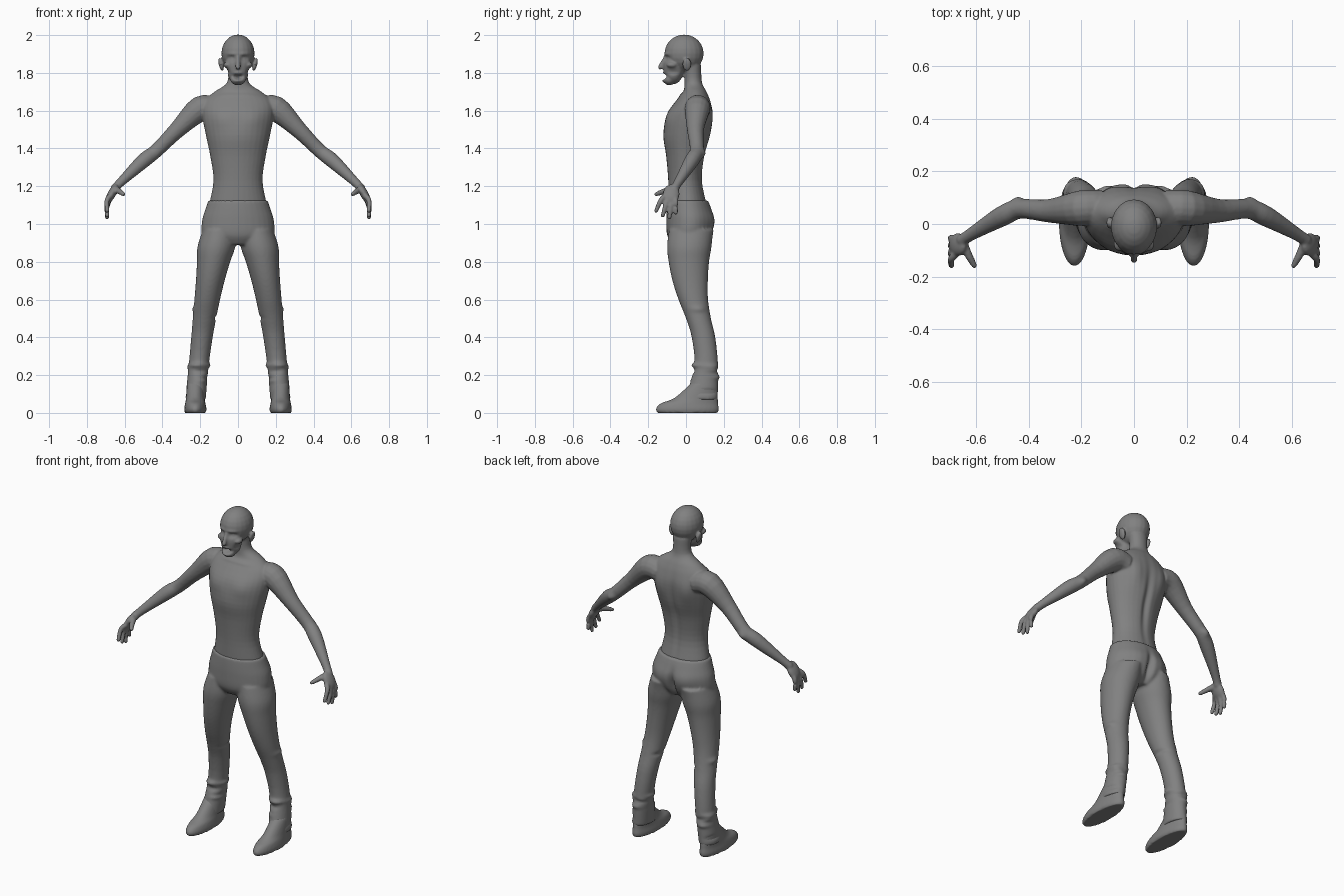
import bpy, bmesh, math, random
from mathutils import Vector, Matrix

if "Cube" in bpy.data.objects:
    bpy.data.objects.remove(bpy.data.objects["Cube"])

grey = bpy.data.materials.new("plain grey")
grey.use_nodes = True
grey.diffuse_color = (0.22, 0.22, 0.22, 1)
grey.node_tree.nodes["Principled BSDF"].inputs["Base Color"].default_value = grey.diffuse_color


def refine(rows, steps=4):
    """Add smooth in-between rows (Hermite curve through the given ones)."""
    rows = [Vector(row) for row in rows]
    out = []
    for i in range(len(rows) - 1):
        start, end = rows[i], rows[i + 1]
        leave = (end - rows[max(i - 1, 0)]) / 2
        arrive = (rows[min(i + 2, len(rows) - 1)] - start) / 2
        for s in range(steps):
            t = s / steps
            ease = t * t * (3 - 2 * t)
            out.append(start.lerp(end, ease) + leave * t * (1 - t) ** 2 - arrive * t * t * (1 - t))
    return out + [rows[-1]]


def skin_rings(bm, rings):
    """Bridge rings of points into a closed surface."""
    loops = [[bm.verts.new(point) for point in ring] for ring in rings]
    count = len(loops[0])
    for lower, upper in zip(loops, loops[1:]):
        for i in range(count):
            j = (i + 1) % count
            bm.faces.new((lower[i], lower[j], upper[j], upper[i]))
    bm.faces.new(loops[0][::-1])
    bm.faces.new(loops[-1])


def circle(count):
    angles = [2 * math.pi * i / count for i in range(count)]
    return [Vector((math.cos(a), math.sin(a), 0)) for a in angles]


def loft(bm, rows, centre_line=lambda z: 0):
    """Stack of oval sections: height, half width, front y, back y."""
    rings = []
    for z, width, front, back in refine(rows):
        rings.append([(centre_line(z) + c.x * width, (front + back + c.y * (back - front)) / 2, z)
                      for c in circle(32)])
    skin_rings(bm, rings)


def blob(bm, centre, radii, side=1, tilt=0):
    x, y, z = centre
    place = (Matrix.Translation((x * side, y, z)) @ Matrix.Rotation(tilt * side, 4, 'Y')
             @ Matrix.Diagonal((*radii, 1)))
    bmesh.ops.create_uvsphere(bm, u_segments=20, v_segments=12, radius=1, matrix=place)


def tube(bm, rows, side=1):
    """Round limb along a path: x, y, z, radius."""
    points = refine(rows)
    rings = []
    for i, point in enumerate(points):
        ahead, behind = points[min(i + 1, len(points) - 1)], points[max(i - 1, 0)]
        turn = (ahead - behind).to_3d().to_track_quat('Z', 'Y')
        ring = [point.to_3d() + turn @ c * point.w for c in circle(16)]
        rings.append([(v.x * side, v.y, v.z) for v in ring])
    skin_rings(bm, rings)
    blob(bm, points[-1].to_3d(), [points[-1].w] * 3, side)


def fuse(name, bm, voxel, smoothing):
    """Merge overlapping volumes into one soft skin."""
    bmesh.ops.recalc_face_normals(bm, faces=bm.faces)
    mesh = bpy.data.meshes.new(name)
    bm.to_mesh(mesh)
    bm.free()
    ob = bpy.data.objects.new(name, mesh)
    bpy.context.collection.objects.link(ob)
    remesh = ob.modifiers.new("fuse", 'REMESH')
    remesh.mode, remesh.voxel_size = 'VOXEL', voxel
    soften = ob.modifiers.new("soften", 'SMOOTH')
    soften.factor, soften.iterations = 0.5, smoothing
    graph = bpy.context.evaluated_depsgraph_get()
    merged = bpy.data.meshes.new_from_object(ob.evaluated_get(graph))
    ob.modifiers.clear()
    ob.data = merged
    merged.materials.clear()
    merged.materials.append(grey)
    for face in merged.polygons:
        face.use_smooth = True
    return ob


def sculpt(ob, centre, size, push, mirrored=True):
    """Push a soft dent or swelling into the skin; a plain number pushes along y."""
    push = Vector(push) if isinstance(push, (tuple, Vector)) else Vector((0, push, 0))
    for side in ((1, -1) if mirrored else (1,)):
        flip = Vector((side, 1, 1))
        for v in ob.data.vertices:
            offset = v.co - Vector(centre) * flip
            far = sum((d / s) ** 2 for d, s in zip(offset, size))
            if far < 6:
                v.co += push * flip * math.exp(-far)


# Bare torso and neck
body = bmesh.new()
loft(body, [(1.03, .15, -.08, .11), (1.1, .152, -.09, .11), (1.23, .13, -.094, .087),
            (1.36, .147, -.105, .1), (1.47, .17, -.12, .13), (1.58, .19, -.1, .142),
            (1.65, .18, -.055, .13), (1.7, .125, -.015, .11), (1.75, .057, -.008, .085),
            (1.84, .055, -.01, .08)])

# Skull, face, chin and nose
blob(body, (0, -.01, 1.903), (.088, .104, .1))
blob(body, (0, -.065, 1.835), (.066, .056, .095))
blob(body, (0, -.088, 1.768), (.042, .034, .034))
tube(body, [(0, -.108, 1.885, .011), (0, -.126, 1.85, .012), (0, -.136, 1.83, .013)])

for side in (1, -1):
    # Ear and cheekbone
    blob(body, (.09, .005, 1.845), (.012, .024, .036), side, .25)
    blob(body, (.056, -.075, 1.842), (.022, .028, .016), side)
    # Arm from shoulder to wrist
    tube(body, [(.12, .065, 1.605, .06), (.2, .06, 1.61, .068), (.32, .05, 1.5, .045),
                (.43, .057, 1.39, .037), (.5, .03, 1.335, .039), (.62, -.04, 1.222, .024),
                (.65, -.06, 1.19, .024)], side)
    # Palm, thumb and four fingers
    blob(body, (.668, -.078, 1.16), (.022, .044, .056), side, -.5)
    tube(body, [(.65, -.07, 1.185, .018), (.627, -.12, 1.172, .015), (.606, -.158, 1.157, .011)], side)
    for i in range(4):
        root, tip = -.11 + .018 * i, -.158 + .035 * i
        drop = 1.027 + .025 * abs(i - 1.7)
        tube(body, [(.672, root, 1.15, .015), (.694, (root + tip) / 2, drop + .055, .0135),
                    (.693, tip, drop, .011)], side)

skin = fuse("upper_body", body, .006, 4)
# Eye sockets, eyeballs and brows
sculpt(skin, (.036, -.115, 1.876), (.02, .05, .013), .017)
sculpt(skin, (.036, -.1, 1.876), (.011, .04, .008), -.008)
sculpt(skin, (.034, -.115, 1.9), (.026, .04, .009), -.006)
# Open mouth with lips, and hollow cheeks
sculpt(skin, (0, -.12, 1.779), (.022, .05, .011), .035, False)
for lip in (1.798, 1.758):
    sculpt(skin, (0, -.12, lip), (.022, .03, .008), -.007, False)
sculpt(skin, (.06, -.07, 1.806), (.02, .035, .018), (-.01, .006, 0))
# Collar bones and chest muscles
sculpt(skin, (.08, -.04, 1.685), (.08, .03, .012), -.008)
sculpt(skin, (.09, -.1, 1.56), (.06, .05, .05), -.008)
# Spine groove, shoulder blades and elbows
sculpt(skin, (0, .12, 1.38), (.02, .06, .2), .016 * -1, False)
sculpt(skin, (.095, .13, 1.55), (.045, .05, .08), .012)
sculpt(skin, (.44, .09, 1.37), (.025, .025, .025), .012)


def leg_line(z):
    """The legs spread outward toward the feet."""
    return .23 - .07 * z - .07 * z * z


# Trousers: hips, then one leg copied to the other side
pants = bmesh.new()
loft(pants, [(.97, .09, -.09, .14), (.88, .1, -.1, .135), (.8, .088, -.092, .122),
             (.7, .076, -.072, .116), (.6, .068, -.04, .117), (.5, .062, 0, .132),
             (.4, .057, .03, .155), (.25, .053, .043, .17), (.07, .054, -.005, .168)], leg_line)
twin = bmesh.ops.duplicate(pants, geom=pants.verts[:] + pants.edges[:] + pants.faces[:])["geom"]
for v in twin:
    if isinstance(v, bmesh.types.BMVert):
        v.co.x = -v.co.x
loft(pants, [(.89, .12, -.07, .09), (.94, .187, -.1, .13), (1.02, .19, -.104, .148),
             (1.08, .172, -.102, .135), (1.125, .157, -.098, .117)])
trousers = fuse("trousers", pants, .008, 4)

# Seat cleft, buttocks and a bulge beside the knee
sculpt(trousers, (0, .15, .96), (.018, .08, .08), -.03, False)
sculpt(trousers, (.08, .14, 1), (.06, .06, .06), .01)
sculpt(trousers, (.235, .08, .55), (.02, .05, .015), (.008, 0, 0))
# Creases gathered around knees and ankles
random.seed(4)
for i in range(14):
    out = random.choice(circle(24))
    height = random.choice((.13, .19, .24, .5)) + random.uniform(-.02, .02)
    spot = (leg_line(height) + out.x * .05, .1 + out.y * .07, height)
    sculpt(trousers, spot, (.04, .05, .012), out * random.choice((.009, -.009)))

# Shoes with a low rounded toe
for side, label in ((1, "left_shoe"), (-1, "right_shoe")):
    shoe = bmesh.new()
    loft(shoe, [(0, .055, -.15, .168), (.02, .059, -.16, .174), (.05, .054, -.135, .17),
                (.08, .049, -.06, .168), (.16, .044, .03, .16)], lambda z: side * .226)
    fuse(label, shoe, .007, 2)
